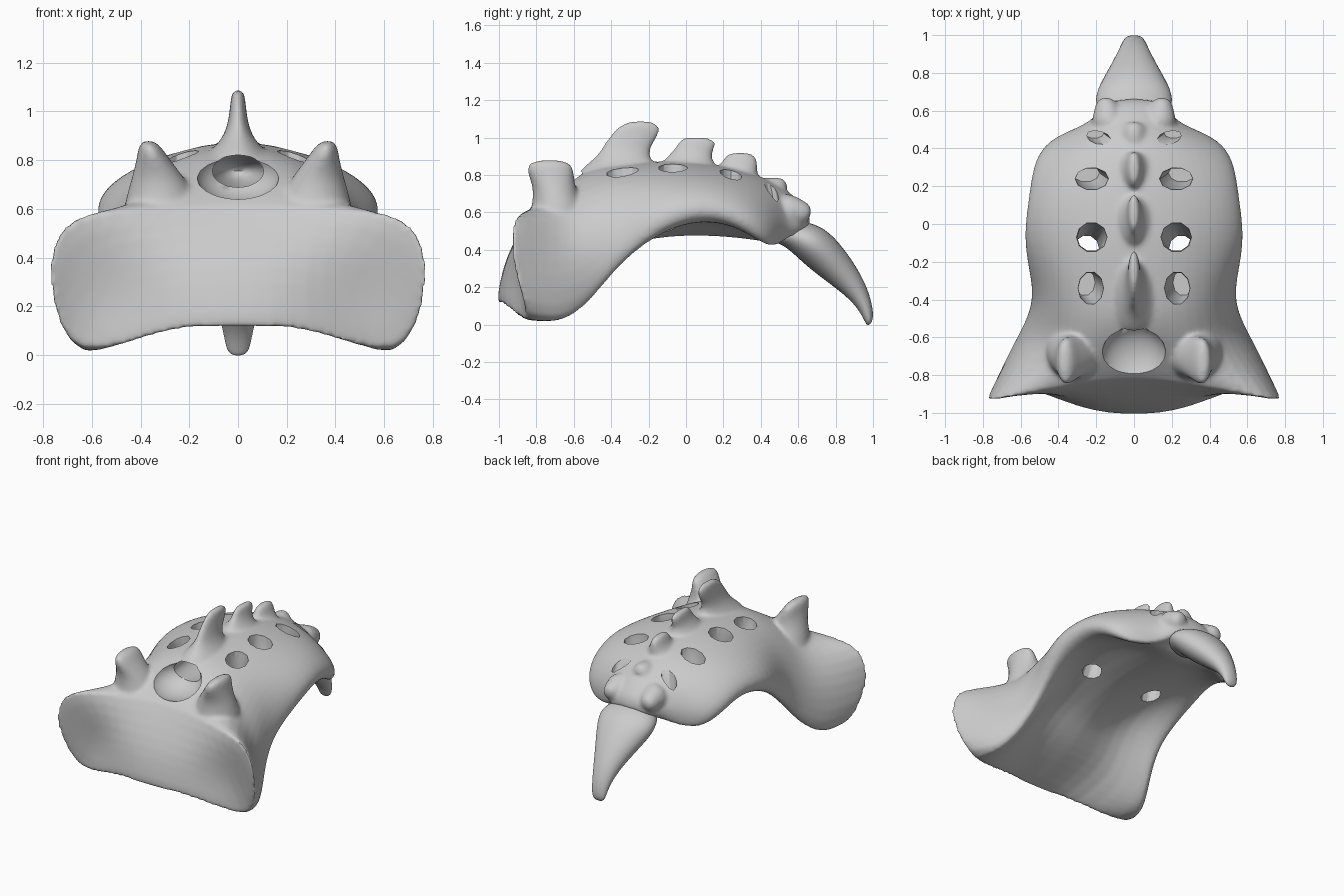
import bpy, bmesh, math
from mathutils import Vector

if "Cube" in bpy.data.objects:
    bpy.data.objects.remove(bpy.data.objects["Cube"])

def apply_mod(ob, kind, **props):
    bpy.ops.object.select_all(action='DESELECT')
    bpy.context.view_layer.objects.active = ob
    ob.select_set(True)
    m = ob.modifiers.new(kind, kind)
    for k, v in props.items():
        setattr(m, k, v)
    bpy.ops.object.modifier_apply(modifier=m.name)

def shade(ob, angle=50):
    bpy.ops.object.select_all(action='DESELECT')
    bpy.context.view_layer.objects.active = ob
    ob.select_set(True)
    bpy.ops.object.shade_smooth_by_angle(angle=math.radians(angle))

def make(name, bm, levels=2):
    bmesh.ops.recalc_face_normals(bm, faces=bm.faces[:])
    me = bpy.data.meshes.new(name)
    bm.to_mesh(me)
    bm.free()
    ob = bpy.data.objects.new(name, me)
    bpy.context.collection.objects.link(ob)
    if levels:
        apply_mod(ob, 'SUBSURF', levels=levels)
    shade(ob)
    return ob

def bridge(bm, rings):
    n = len(rings[0])
    for a, b in zip(rings, rings[1:]):
        for i in range(n):
            j = (i + 1) % n
            bm.faces.new((a[i], a[j], b[j], b[i]))

def loft(name, rings, n=8, levels=2):
    """rings: (centre, u half-axis, v half-axis)"""
    bm = bmesh.new()
    rs = []
    for c, u, v in rings:
        c, u, v = Vector(c), Vector(u), Vector(v)
        rs.append([bm.verts.new(c + u * math.cos(2 * math.pi * i / n) + v * math.sin(2 * math.pi * i / n))
                   for i in range(n)])
    bridge(bm, rs)
    bm.faces.new(rs[0])
    bm.faces.new(rs[-1])
    return make(name, bm, levels)

def cut(target, cutter):
    apply_mod(target, 'BOOLEAN', operation='DIFFERENCE', solver='EXACT', object=cutter)
    bpy.data.objects.remove(cutter)

# Main arched shell: half cross-sections from top centre, round the edge, to bottom centre
front = [(0, -.80, .63), (.33, -.85, .60), (.77, -.945, .605), (.80, -.95, .3),
         (.70, -.80, -.06), (.27, -1.0, .12), (0, -1.02, .10)]
# y, top z, x1, z1, x2, z2, edge x, edge z, lower edge x, z, bottom centre z
stations = [
    (-.66, .75, .30, .75, .52, .50, .67, .28, .65, -.14, .22),
    (-.50, .87, .30, .79, .48, .61, .57, .36, .56, -.01, .32),
    (-.35, .87, .28, .82, .46, .69, .54, .46, .51, .26, .38),
    (-.10, .90, .29, .84, .51, .73, .62, .61, .56, .49, .43),
    (.15, .88, .29, .82, .48, .75, .58, .64, .52, .56, .43),
    (.35, .83, .26, .78, .45, .68, .56, .56, .49, .44, .41),
    (.47, .78, .20, .72, .35, .61, .45, .49, .40, .35, .42),
    (.54, .73, .11, .70, .17, .62, .21, .54, .17, .44, .48),
    (.67, .61, .08, .60, .15, .58, .19, .54, .15, .50, .49)]
halves = [front]
for i, (y, zt, x1, z1, x2, z2, xe, ze, xb, zb, zc) in enumerate(stations):
    lift = .14 if 0 < i < 6 else .04
    halves.append([(0, y, zt), (x1, y, z1), (x2, y, z2), (xe, y, ze), (xb, y, zb),
                   (xb * .6, y, zc + lift), (0, y, zc)])
bm = bmesh.new()
rings = []
for h in halves:
    full = h + [(-x, y, z) for x, y, z in h[5:0:-1]]
    rings.append([bm.verts.new(p) for p in full])
bridge(bm, rings)
bm.faces.new(rings[-1])
# Front plate and the faces of both wings
r = rings[0]
m0 = bm.verts.new((0, -.98, .36))
for s in (1, -1):
    t = [r[(s * i) % 12] for i in range(7)]
    m1 = bm.verts.new((s * .27, -.97, .35))
    m2 = bm.verts.new((s * .47, -.84, .31))
    for f in ((t[0], t[1], m1, m0), (t[1], t[2], m2, m1), (m0, m1, t[5], t[6]),
              (m1, m2, t[4], t[5]), (t[2], t[3], t[4], m2)):
        bm.faces.new(f)
crease = bm.edges.layers.float.new("crease_edge")
for i in range(12):
    bm.edges.get((r[i], r[(i + 1) % 12]))[crease] = .8
shell = make("arched_bone_shell", bm)
grown = []

# Crest of backward-hooked spines: (y middle, y half, x half, z)
spines = {
    "front_spine": [(-.37, .26, .22, .76), (-.36, .23, .13, .83), (-.34, .16, .07, .89), (-.32, .14, .045, .95),
                    (-.26, .15, .035, 1.03), (-.24, .09, .028, 1.095)],
    "middle_spine": [(.01, .19, .19, .79), (.01, .16, .10, .86), (.02, .12, .05, .91),
                     (.065, .12, .035, .965), (.05, .09, .028, 1.005)],
    "rear_spine": [(.27, .14, .16, .77), (.27, .12, .08, .82), (.29, .11, .045, .87), (.29, .08, .03, .925)],
    "end_knob": [(.46, .10, .12, .70), (.47, .08, .07, .75), (.47, .06, .03, .79)]}
for name, rows in spines.items():
    grown.append(loft(name, [((0, y, z), (rx, 0, 0), (0, ry, 0)) for y, ry, rx, z in rows]))

for s, side in ((1, "right"), (-1, "left")):
    # Upright horns beside the front opening
    rows = [(.32, -.67, .19, .19, .42), (.31, -.68, .18, .17, .60), (.325, -.70, .125, .12, .72),
            (.35, -.725, .07, .14, .81), (.37, -.73, .04, .135, .885)]
    grown.append(loft(side + "_horn", [((s * x, y, z), (rx, 0, 0), (0, ry, 0)) for x, y, rx, ry, z in rows]))
    # Small rear knobs above the tail
    rows = [(.13, .48, .12, .62), (.14, .60, .08, .60), (.15, .67, .05, .58)]
    grown.append(loft(side + "_rear_knob", [((s * x, y, z), (k, 0, 0), (0, .02, k)) for x, y, k, z in rows]))

# Fuse spines, horns and knobs into the shell with soft blends
bpy.ops.object.select_all(action='DESELECT')
for ob in grown + [shell]:
    ob.select_set(True)
bpy.context.view_layer.objects.active = shell
bpy.ops.object.join()
apply_mod(shell, 'REMESH', mode='VOXEL', voxel_size=.012)
apply_mod(shell, 'SMOOTH', factor=.5, iterations=12)

# Front opening and the canal running back from it
for y, z, sx, sy, sz in ((-.71, .75, .175, .18, .125), (-.35, .755, .12, .45, .075)):
    bm = bmesh.new()
    bmesh.ops.create_uvsphere(bm, u_segments=24, v_segments=14, radius=1)
    for v in bm.verts:
        v.co = Vector((v.co.x * sx, v.co.y * sy + y, v.co.z * sz + z))
    cut(shell, make("canal_cutter", bm, 0))

# Paired openings, flaring at the surface
for x, y, rx, ry, zb, dy in ((.23, -.34, .068, .088, .60, .03), (.225, -.07, .08, .078, .45, -.07),
                             (.225, .24, .09, .06, .60, .03), (.18, .45, .062, .033, .60, .03)):
    for s in (1, -1):
        c = [((s * x, y, 1.0), (rx * 1.15, 0, 0), (0, ry * 1.15, 0)),
             ((s * x, y, .76), (rx * .95, 0, 0), (0, ry * .95, 0)),
             ((s * (x + .03), y + dy, zb), (rx * .8, 0, 0), (0, ry * .8, 0))]
        cut(shell, loft("opening_cutter", c, 10, 0))
shade(shell)

# Tapered tail
tail = [(.50, .50, .13, .08), (.58, .49, .20, .09), (.66, .445, .235, .11), (.74, .37, .195, .11),
        (.85, .26, .125, .085), (.935, .155, .08, .055), (.975, .06, .06, .038), (.985, .0, .045, .022)]
loft("tail", [((0, y, z), (w, 0, 0), (0, h * .75, h * .75)) for y, z, w, h in tail])
